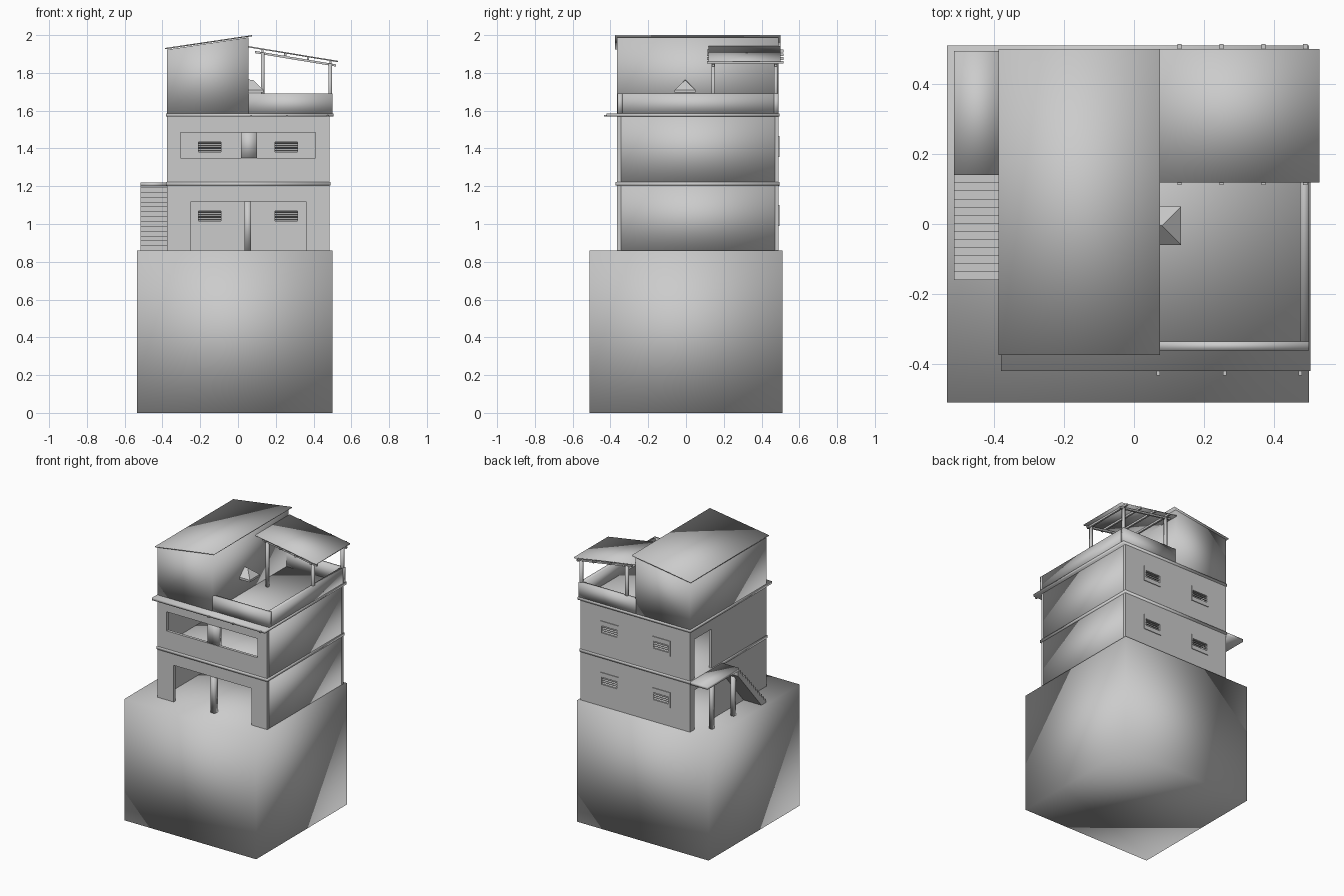
import bpy, bmesh
from mathutils import Vector

if "Cube" in bpy.data.objects:
    bpy.data.objects.remove(bpy.data.objects["Cube"])


def finish(name, bm, smooth=False):
    bmesh.ops.recalc_face_normals(bm, faces=bm.faces)
    for f in bm.faces:
        f.smooth = smooth
    me = bpy.data.meshes.new(name)
    bm.to_mesh(me)
    bm.free()
    ob = bpy.data.objects.new(name, me)
    bpy.context.collection.objects.link(ob)
    return ob


def box(name, x0, x1, y0, y1, z0, z1, smooth=False):
    bm = bmesh.new()
    bmesh.ops.create_cube(bm, size=1)
    for v in bm.verts:
        v.co = Vector((x1 if v.co.x > 0 else x0,
                       y1 if v.co.y > 0 else y0,
                       z1 if v.co.z > 0 else z0))
    return finish(name, bm, smooth)


def prism(name, profile, a, b, axis, smooth=False):
    """Extrude a profile along axis: 'y' takes (x, z) points, 'x' takes (y, z)."""
    bm = bmesh.new()
    vs = [bm.verts.new((p, a, q) if axis == 'y' else (a, p, q)) for p, q in profile]
    face = bm.faces.new(vs)
    ext = bmesh.ops.extrude_face_region(bm, geom=[face])
    d = Vector((0, b - a, 0)) if axis == 'y' else Vector((b - a, 0, 0))
    for v in ext["geom"]:
        if isinstance(v, bmesh.types.BMVert):
            v.co += d
    return finish(name, bm, smooth)


def panel(name, us, zs, holes, a, b, axis):
    """Wall cut into a grid, with the grid cells listed in holes left open."""
    bm = bmesh.new()
    pt = (lambda u, z: (u, a, z)) if axis == 'y' else (lambda u, z: (a, u, z))
    g = [[bm.verts.new(pt(u, z)) for z in zs] for u in us]
    for i in range(len(us) - 1):
        for j in range(len(zs) - 1):
            if (i, j) not in holes:
                bm.faces.new((g[i][j], g[i+1][j], g[i+1][j+1], g[i][j+1]))
    ext = bmesh.ops.extrude_face_region(bm, geom=bm.faces[:])
    d = Vector((0, b - a, 0)) if axis == 'y' else Vector((b - a, 0, 0))
    for v in ext["geom"]:
        if isinstance(v, bmesh.types.BMVert):
            v.co += d
    bmesh.ops.delete(bm, geom=[v for v in bm.verts if not v.link_faces], context='VERTS')
    return finish(name, bm)


# Ground block
box("base_block", -.535, .50, -.51, .51, 0, .86, True)

# Two hollow storeys
X0, X1, Y0, Y1, T = -.375, .485, -.365, .49, .02
WINDOWS = (-.15, .255)
for n, (z0, z1) in enumerate(((.86, 1.205), (1.22, 1.57)), 1):
    wz = 1.045 if n == 1 else 1.41
    panel(f"back_wall_{n}", [X0, -.215, -.085, .19, .32, X1],
          [z0, wz - .03, wz + .025, z1], {(1, 1), (3, 1)}, Y1 - T, Y1, 'y')
    box(f"right_wall_{n}", X1 - T, X1, Y0 + T, Y1 - T, z0, z1, True)
    panel(f"left_wall_{n}", [Y0 + T, .25, .44, Y1 - T], [z0, z0 + .28, z1],
          {(1, 0)}, X0, X0 + T, 'x')
    # Louvred windows in the back wall
    for k, cx in enumerate(WINDOWS):
        panel(f"window_frame_{n}_{k}", [cx - .07, cx - .06, cx + .06, cx + .07],
              [wz - .055, wz - .028, wz + .023, wz + .055], {(1, 1)},
              Y1 - T - .005, Y1 + .005, 'y')
        for s in range(4):
            z = wz - .024 + s * .013
            prism(f"window_slat_{n}_{k}_{s}",
                  [(Y1 - .014, z + .006), (Y1 + .002, z - .002),
                   (Y1 + .002, z + .001), (Y1 - .014, z + .009)],
                  cx - .062, cx + .062, 'x')

# Front openings: porch below, balcony with parapet above
panel("porch_front", [X0, -.25, .36, X1], [.86, 1.12, 1.205], {(1, 0)}, Y0, Y0 + T, 'y')
panel("balcony_front", [X0, -.305, .41, X1], [1.22, 1.35, 1.485, 1.57], {(1, 1)},
      Y0, Y0 + T, 'y')
box("porch_column", .035, .07, Y0 + .005, Y0 + .04, .86, 1.13, True)
box("balcony_column", .015, .10, Y0 + .003, Y0 + .035, 1.34, 1.50, True)

# Floor slabs
box("middle_slab", -.38, .49, -.372, .495, 1.203, 1.222, True)
box("roof_slab", -.38, .505, -.42, .495, 1.568, 1.586, True)
for i, x in enumerate((.07, .26, .475)):
    box(f"drain_{i}", x - .005, x + .005, -.434, -.34, 1.568, 1.577)

# Terrace parapet
box("parapet_front", .05, .50, -.362, -.336, 1.58, 1.69, True)
box("parapet_right", .475, .50, -.336, .465, 1.58, 1.69, True)
box("parapet_back", .05, .50, .465, .49, 1.58, 1.69, True)

# Top room with its sloping roof sheet
prism("top_room", [(X0, 1.58), (.055, 1.58), (.055, 1.988), (X0, 1.923)], Y0, Y1, 'y', True)
prism("top_roof", [(-.387, 1.925), (.075, 1.994), (.075, 2.0), (-.387, 1.932)],
      -.375, .50, 'y', True)

# Small hipped awning over the terrace door
bm = bmesh.new()
lo = [bm.verts.new(p) for p in ((.05, -.06, 1.695), (.135, -.06, 1.695),
                                (.135, .05, 1.695), (.05, .05, 1.695))]
hi = [bm.verts.new((v.co.x, v.co.y, 1.71)) for v in lo]
a, b = bm.verts.new((.05, -.005, 1.765)), bm.verts.new((.08, -.005, 1.762))
bm.faces.new(lo)
for i in range(4):
    bm.faces.new((lo[i], lo[(i+1) % 4], hi[(i+1) % 4], hi[i]))
for f in ((hi[0], hi[1], b, a), (hi[1], hi[2], b), (hi[2], hi[3], a, b), (hi[3], hi[0], a)):
    bm.faces.new(f)
finish("door_awning", bm)

# Terrace canopy: sheet, purlins, rafters and posts
def canopy_z(x):
    return 1.942 - (x - .055) * .165

prism("canopy_sheet", [(.055, canopy_z(.055) - .007), (.53, canopy_z(.53) - .007),
                       (.53, canopy_z(.53)), (.055, canopy_z(.055))], .118, .50, 'y', True)
for i, x in enumerate((.13, .25, .37, .49)):
    z = canopy_z(x) - .007
    box(f"canopy_purlin_{i}", x - .006, x + .006, .112, .515, z - .014, z)
for i, y in enumerate((.145, .475)):
    prism(f"canopy_rafter_{i}", [(x, canopy_z(x) + dz) for x, dz in
          ((.09, -.032), (.52, -.032), (.52, -.02), (.09, -.02))], y - .007, y + .007, 'y')
    for k, x in enumerate((.13, .488)):
        box(f"canopy_post_{i}_{k}", x - .009, x + .009, y - .009, y + .009,
            1.58, canopy_z(x) - .022, True)

# Outside stair on the left side: landing, stepped flight, supports
SX0, SX1 = -.515, -.375
box("stair_landing", SX0, SX1, .14, .495, 1.20, 1.22, True)
N = 13
run, rise = .30 / N, .36 / (N + 1)
pts = [(.15, 1.22)]
for i in range(N):
    z = 1.22 - (i + 1) * rise
    pts += [(.14 - i * run, z), (.14 - (i + 1) * run, z)]
pts += [(-.16, .86), (-.11, .86), (.15, 1.165)]
prism("stair_flight", pts, SX0, SX1, 'x')
for i, y in enumerate((.36, .12)):
    box(f"stair_post_{i}", -.468, -.442, y - .013, y + .013, .86, 1.20 - .06 * i, True)
